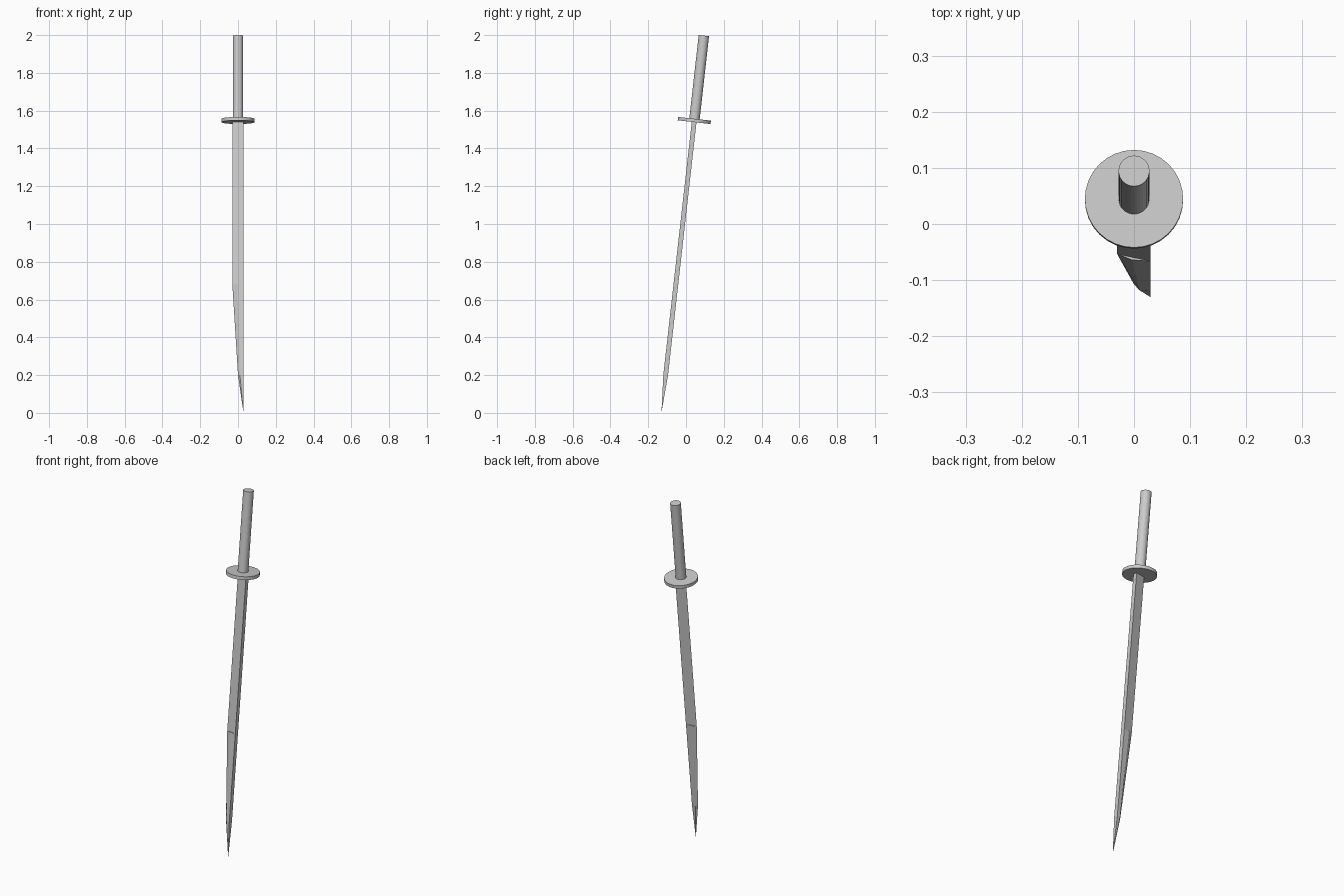
import bpy, bmesh, math
from mathutils import Matrix

if "Cube" in bpy.data.objects:
    bpy.data.objects.remove(bpy.data.objects["Cube"])

# Shared tilted frame, origin at the guard centre
FRAME = Matrix.Translation((0, 0.044, 1.548)) @ Matrix.Rotation(math.radians(-6.42), 4, 'X')


def finish(name, bm):
    bmesh.ops.recalc_face_normals(bm, faces=bm.faces)
    mesh = bpy.data.meshes.new(name)
    bm.to_mesh(mesh)
    bm.free()
    obj = bpy.data.objects.new(name, mesh)
    obj.matrix_world = FRAME
    bpy.context.collection.objects.link(obj)
    return obj


def cylinder(name, radius, z0, z1):
    bm = bmesh.new()
    bmesh.ops.create_cone(bm, cap_ends=True, segments=32, radius1=radius, radius2=radius,
                          depth=z1 - z0, matrix=Matrix.Translation((0, 0, (z0 + z1) / 2)))
    return finish(name, bm)


def section(bm, z, edge, ridge, spine, ridge_t, spine_t):
    # sharp edge at -x, raised ridge, flat spine at +x
    pts = [(edge, 0), (ridge, -ridge_t), (spine, -spine_t), (spine, spine_t), (ridge, ridge_t)]
    return [bm.verts.new((x, y, z)) for x, y in pts]


def bridge(bm, a, b):
    for i in range(len(a)):
        j = (i + 1) % len(a)
        bm.faces.new((a[i], a[j], b[j], b[i]))


# Handle and guard
cylinder("handle", 0.0275, 0.009, 0.452)
cylinder("guard", 0.0875, -0.009, 0.009)

# Upper blade: plain wedge
bm = bmesh.new()
top = section(bm, -0.005, -0.03, -0.004, 0.029, 0.0055, 0.0125)
low = section(bm, -0.873, -0.03, -0.004, 0.029, 0.0055, 0.0125)
bridge(bm, top, low)
bm.faces.new(top)
bm.faces.new(low)
finish("upper_blade", bm)

# Lower blade: ridged wedge narrowing to the point
bm = bmesh.new()
a = section(bm, -0.873, -0.03, -0.004, 0.029, 0.0105, 0.0125)
b = section(bm, -1.356, 0.0, 0.010, 0.029, 0.0105, 0.0125)
bridge(bm, a, b)
bm.faces.new(a)
tip = bm.verts.new((0.029, 0, -1.557))
for i in range(5):
    bm.faces.new((b[i], b[(i + 1) % 5], tip))
finish("blade_tip", bm)
